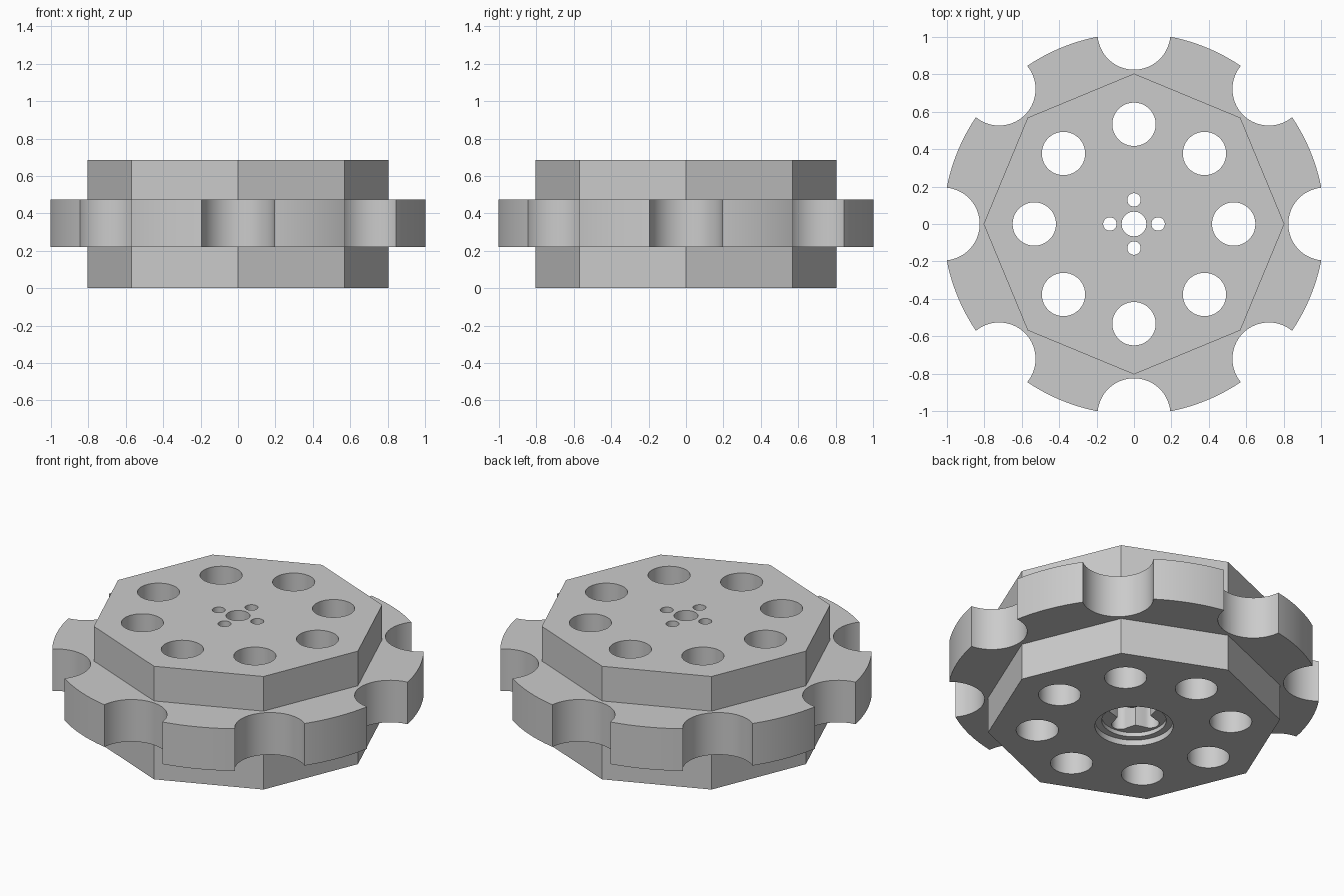
import bpy, bmesh
from math import sin, cos, pi, tau

cube = bpy.data.objects.get("Cube")
if cube:
    bpy.data.objects.remove(cube, do_unlink=True)

# Single grey material
grey = bpy.data.materials.new("plain grey")
grey.use_nodes = True
colour = (0.6, 0.6, 0.6, 1)
grey.diffuse_color = colour
grey.node_tree.nodes["Principled BSDF"].inputs["Base Color"].default_value = colour


def prism(name, outline, z0, z1):
    """Extrude a closed counter-clockwise outline from z0 to z1."""
    bm = bmesh.new()
    low = [bm.verts.new((x, y, z0)) for x, y in outline]
    high = [bm.verts.new((x, y, z1)) for x, y in outline]
    bm.faces.new(low[::-1])
    bm.faces.new(high)
    n = len(low)
    for i in range(n):
        j = (i + 1) % n
        bm.faces.new((low[i], low[j], high[j], high[i]))
    mesh = bpy.data.meshes.new(name)
    bm.to_mesh(mesh)
    bm.free()
    mesh.materials.append(grey)
    ob = bpy.data.objects.new(name, mesh)
    bpy.context.collection.objects.link(ob)
    return ob


def circle(radius, sides, x=0, y=0):
    return [(x + radius * cos(tau * i / sides), y + radius * sin(tau * i / sides))
            for i in range(sides)]


def combine(target, tool, operation):
    """Apply a boolean and discard the tool object."""
    mod = target.modifiers.new("boolean", 'BOOLEAN')
    mod.operation = operation
    mod.solver = 'EXACT'
    mod.object = tool
    bpy.context.view_layer.objects.active = target
    bpy.ops.object.modifier_apply(modifier=mod.name)
    bpy.data.objects.remove(tool, do_unlink=True)


def cut_ring(count, distance, radius, sides, z0, z1):
    for k in range(count):
        a = tau * k / count
        hole = circle(radius, sides, distance * cos(a), distance * sin(a))
        combine(wheel, prism("cutter", hole, z0, z1), 'DIFFERENCE')


# Octagonal core with a round flange at mid height
HEIGHT = 0.685
wheel = prism("notched_wheel", circle(0.804, 8), 0, HEIGHT)
combine(wheel, prism("flange", circle(1.02, 128), 0.22, 0.475), 'UNION')

# Rim notches and the ring of through holes
cut_ring(8, 1.02, 0.195, 64, 0.1, 0.6)
cut_ring(8, 0.533, 0.116, 48, -0.1, 0.8)

# Stepped round recess in the underside
for radius, depth in ((0.215, 0.035), (0.177, 0.06)):
    combine(wheel, prism("cutter", circle(radius, 64), -0.1, depth), 'DIFFERENCE')

# Cross-shaped pocket with rounded arms
cross = []
for k in range(4):
    a = k * pi / 2
    for i in range(13):
        t = a - pi / 2 + pi * i / 12
        cross.append((0.115 * cos(a) + 0.05 * cos(t), 0.115 * sin(a) + 0.05 * sin(t)))
    cross.append((0.092 * cos(a + pi / 4), 0.092 * sin(a + pi / 4)))
combine(wheel, prism("cutter", cross, -0.1, 0.2), 'DIFFERENCE')

# Centre bore and four screw holes
cut_ring(1, 0, 0.066, 40, 0.1, 0.8)
cut_ring(4, 0.129, 0.036, 24, 0.1, 0.8)

# Smooth curved walls, sharp edges
bpy.ops.object.select_all(action='DESELECT')
wheel.select_set(True)
bpy.context.view_layer.objects.active = wheel
bpy.ops.object.shade_smooth_by_angle(angle=pi / 6)
